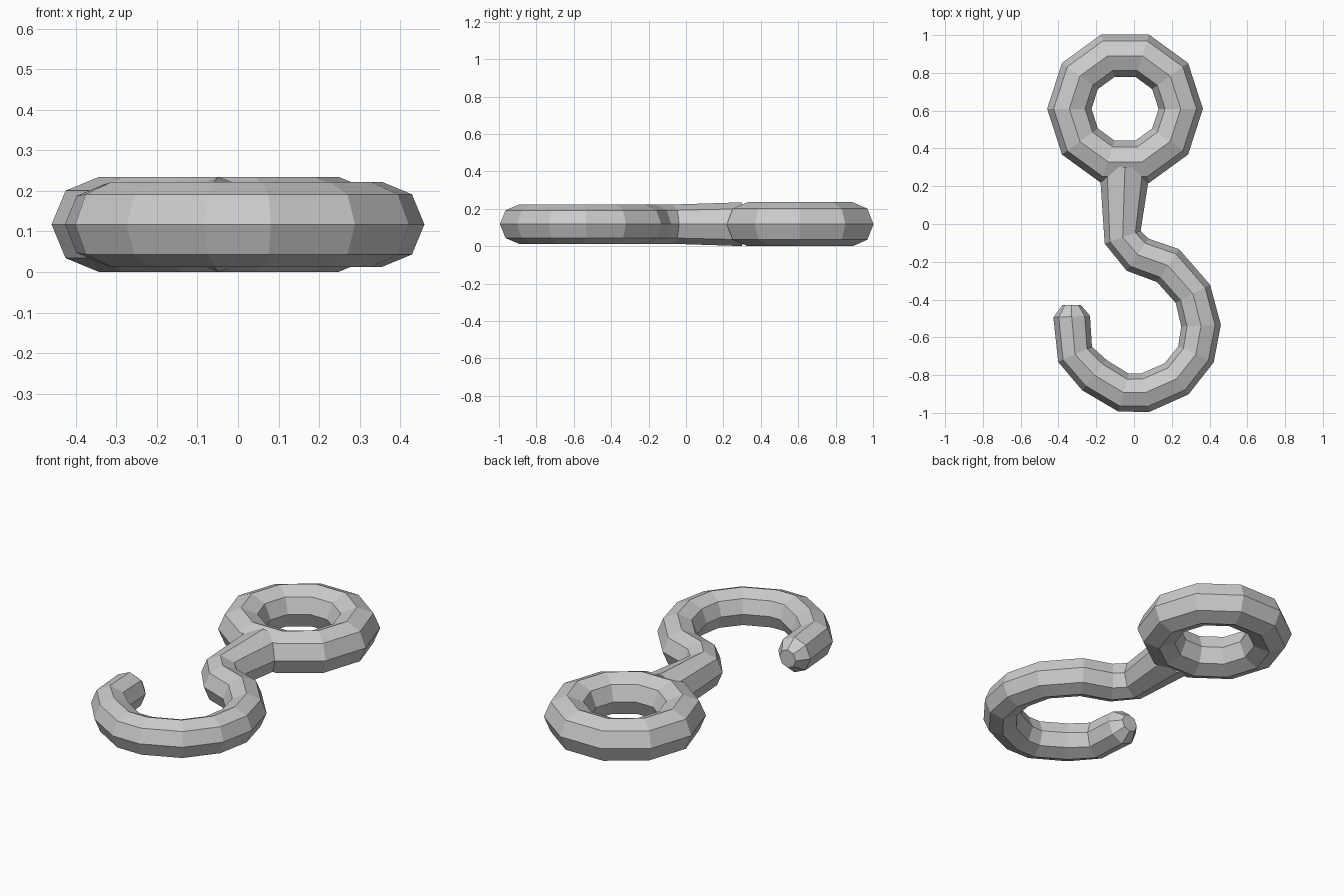
import bpy, bmesh, math
from mathutils import Vector

if "Cube" in bpy.data.objects:
    bpy.data.objects.remove(bpy.data.objects["Cube"])

Z = 0.1175

# Eye ring: ten segments with an octagonal section
bpy.ops.mesh.primitive_torus_add(major_segments=10, minor_segments=8,
                                 major_radius=0.295, minor_radius=0.1175,
                                 location=(-0.0475, 0.61, Z))
bpy.context.object.name = "eye_ring"

# Hook path: x, y, half width, half height
path = [
    (-0.048, 0.30, 0.135, 0.117), (-0.06, -0.07, 0.101, 0.105),
    (0.02, -0.163, 0.103, 0.105), (0.18, -0.22, 0.105, 0.105),
    (0.312, -0.37, 0.103, 0.105), (0.355, -0.538, 0.105, 0.105),
    (0.328, -0.69, 0.103, 0.105), (0.225, -0.82, 0.104, 0.105),
    (0.06, -0.893, 0.104, 0.105), (-0.055, -0.893, 0.104, 0.105),
    (-0.21, -0.80, 0.103, 0.105), (-0.312, -0.69, 0.098, 0.105),
    (-0.33, -0.49, 0.097, 0.099), (-0.33, -0.43, 0.05, 0.05),
]


def tube(name, path, sides=8):
    pts = [Vector((p[0], p[1], Z)) for p in path]
    bm = bmesh.new()
    rings = []
    for i, (p, (_, _, w, h)) in enumerate(zip(pts, path)):
        d = Vector()
        if i > 0:
            d += (p - pts[i - 1]).normalized()
        if i < len(pts) - 1:
            d += (pts[i + 1] - p).normalized()
        side = Vector((d.y, -d.x, 0)).normalized()
        ring = []
        for k in range(sides):
            a = 2 * math.pi * k / sides
            ring.append(bm.verts.new(p + side * w * math.cos(a)
                                     + Vector((0, 0, h * math.sin(a)))))
        rings.append(ring)
    for a, b in zip(rings, rings[1:]):
        for k in range(sides):
            n = (k + 1) % sides
            bm.faces.new((a[k], a[n], b[n], b[k]))
    bm.faces.new(rings[0])
    bm.faces.new(rings[-1])
    bmesh.ops.recalc_face_normals(bm, faces=bm.faces[:])
    mesh = bpy.data.meshes.new(name)
    bm.to_mesh(mesh)
    bm.free()
    bpy.context.collection.objects.link(bpy.data.objects.new(name, mesh))


# Stem and curved hook in one sweep
tube("hook_and_stem", path)
